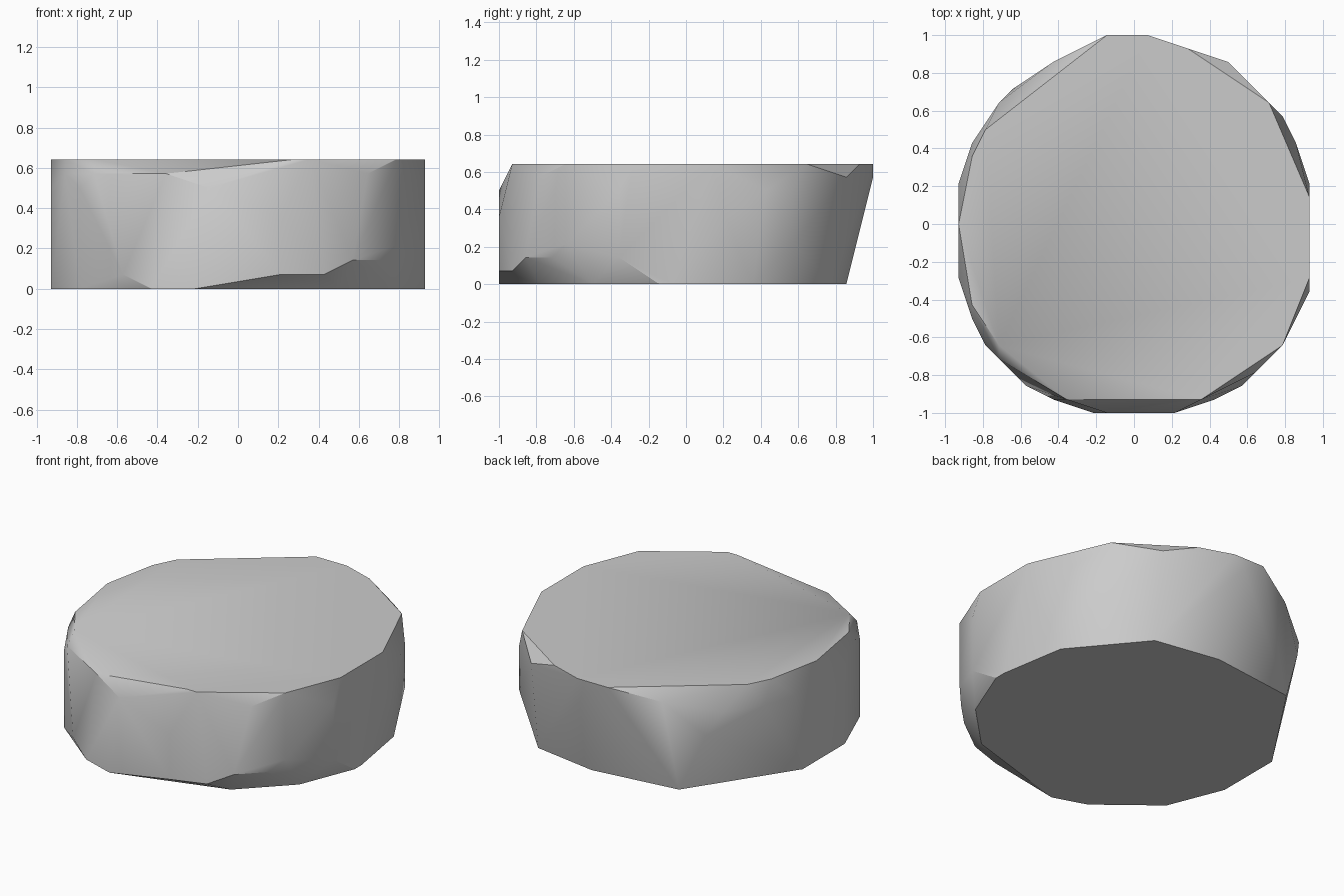
import bpy
import bmesh
import math
from mathutils import Vector

# Remove the default object only
default = bpy.data.objects.get("Cube")
if default:
    bpy.data.objects.remove(default, do_unlink=True)

GRID = 14  # grid steps per unit


def make_material(name, value):
    """One flat grey colour, for viewport and render alike."""
    material = bpy.data.materials.new(name)
    material.use_nodes = True
    colour = (value, value, value, 1)
    material.diffuse_color = colour
    shader = next(n for n in material.node_tree.nodes if n.type == 'BSDF_PRINCIPLED')
    shader.inputs["Base Color"].default_value = colour
    shader.inputs["Roughness"].default_value = 0.8
    return material


def make_stone(name, levels, material):
    """Wrap a convex chipped shell around the corners found at each height."""
    bm = bmesh.new()
    for height, corners in levels.items():
        for x, y in corners:
            bm.verts.new(Vector((x, y, height)) / GRID)
    hull = bmesh.ops.convex_hull(bm, input=bm.verts[:], use_existing_faces=False)

    # Drop corners that fell inside the shell, then merge coplanar triangles
    loose = [v for v in bm.verts if not v.link_faces]
    bmesh.ops.delete(bm, geom=loose, context='VERTS')
    bmesh.ops.dissolve_limit(bm, angle_limit=math.radians(1),
                             verts=bm.verts[:], edges=bm.edges[:])
    bmesh.ops.recalc_face_normals(bm, faces=bm.faces[:])

    mesh = bpy.data.meshes.new(name)
    bm.to_mesh(mesh)
    bm.free()
    mesh.materials.append(material)
    stone = bpy.data.objects.new(name, mesh)
    bpy.context.collection.objects.link(stone)
    return stone


# Corners of the stone, from its flat top down to its flat base
levels = {
    # top face
    9: [(-2, 14), (1, 14), (4, 13), (10, 9), (13, 2), (13, -4), (11, -9),
        (5, -13), (4, -13), (-10, -9), (-12, -6), (-13, 0), (-12, 5), (-11, 7)],
    # chipped upper rim
    8: [(0, 14), (7, 12), (9, -11), (-5, -13), (-10, -10), (-12, -7), (-6, 12)],
    # shoulder
    7: [(-2, -14), (11, 8), (12, 6), (13, -5), (-11, -9), (-13, 3), (-12, 6),
        (-10, 9), (-13, -4)],
    # belly
    5: [(-9, 10), (13, 3), (3, -14)],
    3: [(11, -9), (11, 8)],
    # chipped lower rim
    2: [(8, -12), (10, -10), (13, -5)],
    1: [(6, -13), (3, -14), (-8, -12)],
    # base
    0: [(-3, -14), (-6, -13), (-11, -9), (-13, -4), (-13, 2), (-7, 11), (1, 12),
        (7, 11), (12, 5), (13, -1), (13, -2), (11, -7), (7, -11)],
}

stone = make_stone("stone", levels, make_material("stone grey", 0.6))

# Soft shading across shallow facets, crisp edges around the flat faces
bpy.context.view_layer.objects.active = stone
stone.select_set(True)
bpy.ops.object.shade_smooth_by_angle(angle=math.radians(30))
